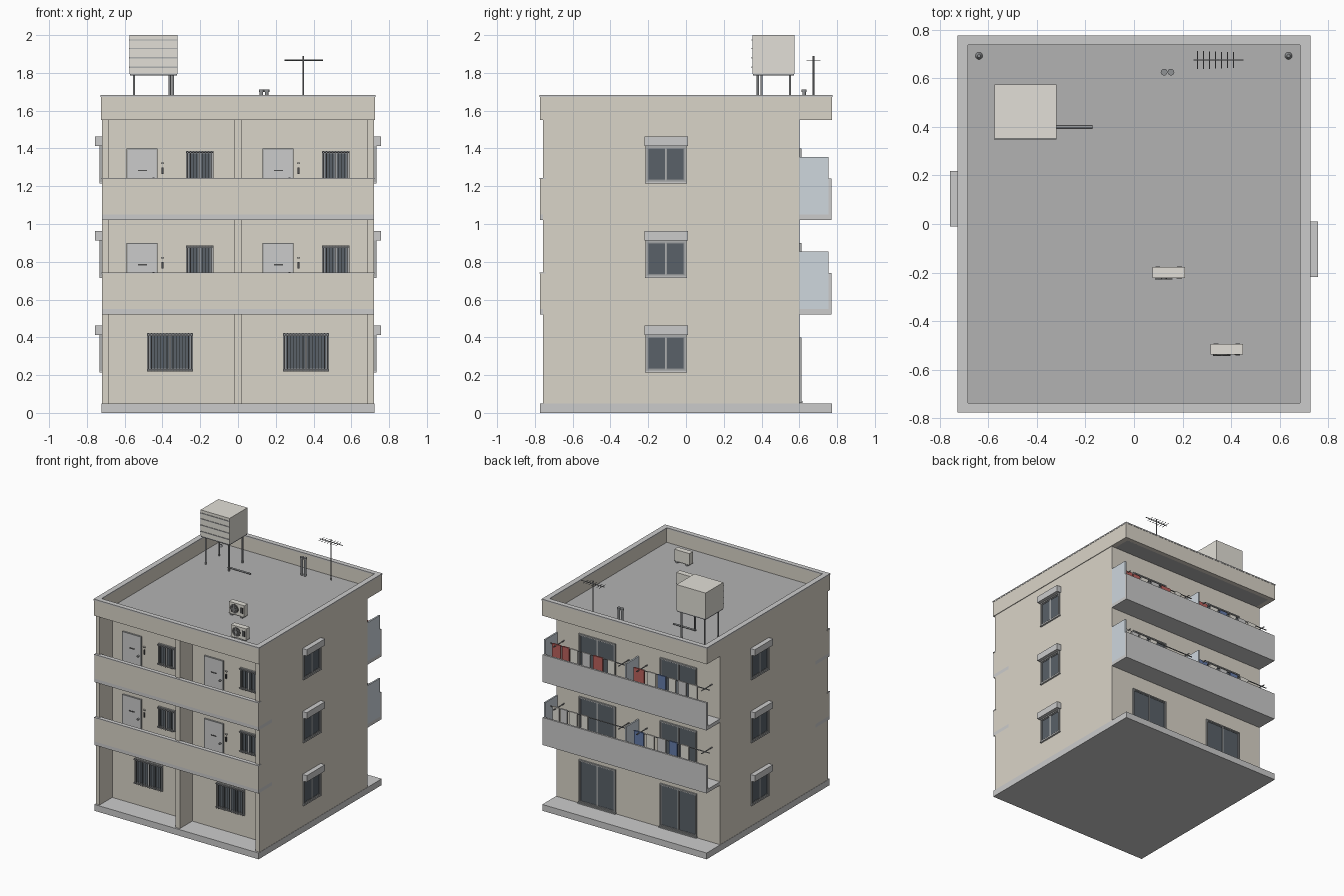
import bpy, bmesh, math
from mathutils import Matrix, Vector

if "Cube" in bpy.data.objects:
    bpy.data.objects.remove(bpy.data.objects["Cube"])

COL = {"wall": (.70, .66, .58), "concrete": (.55, .55, .55), "roof": (.45, .45, .45), "glass": (.10, .12, .14),
       "metal": (.28, .29, .30), "frame": (.42, .43, .43), "door": (.68, .69, .67), "screen": (.62, .68, .73),
       "cream": (.76, .74, .68), "red": (.50, .12, .11), "blue": (.13, .20, .40), "dark": (.08, .08, .08)}
MATS = {}
for k, c in COL.items():
    MATS[k] = bpy.data.materials.new(k)
    MATS[k].diffuse_color = (*c, 1)
parts = {}
I = Matrix.Identity(4)


def part(name, mat):
    if name not in parts:
        parts[name] = (bmesh.new(), mat)
    return parts[name][0]


def box(name, mat, x, y, z, M=I):
    """Box between (min, max) pairs, moved by M."""
    c = Vector([(a + b) / 2 for a, b in (x, y, z)])
    s = [abs(b - a) for a, b in (x, y, z)]
    bmesh.ops.create_cube(part(name, mat), size=1,
                          matrix=M @ Matrix.Translation(c) @ Matrix.Diagonal((*s, 1)))


def rod(name, mat, a, b, r, M=I, n=12, r2=None):
    a, b = M @ Vector(a), M @ Vector(b)
    d = b - a
    T = Matrix.Translation((a + b) / 2) @ d.to_track_quat('Z', 'Y').to_matrix().to_4x4()
    bmesh.ops.create_cone(part(name, mat), cap_ends=True, segments=n, radius1=r,
                          radius2=r if r2 is None else r2, depth=d.length, matrix=T)


def border(name, mat, x, z, w, d, M):
    """Rectangular frame on a wall; local -y points out of the wall."""
    for s in ((x[0], x[0] + w), (x[1] - w, x[1])):
        box(name, mat, s, (-d, 0), z, M)
    for s in ((z[0], z[0] + w), (z[1] - w, z[1])):
        box(name, mat, (x[0] + w, x[1] - w), (-d, 0), s, M)


def window(name, x, z, M, d=.012, bars=0):
    """Two-sash window, with optional security bars."""
    border(name + "_frames", "frame", x, z, .009, d, M)
    box(name + "_glass", "glass", (x[0] + .005, x[1] - .005), (-.003, 0), (z[0] + .005, z[1] - .005), M)
    m = (x[0] + x[1]) / 2
    box(name + "_frames", "frame", (m - .004, m + .004), (-.008, 0), z, M)
    for a, b in ((x[0] + .009, m), (m, x[1] - .009)):
        border(name + "_sashes", "metal", (a, b), (z[0] + .009, z[1] - .009), .006, .006, M)
    for i in range(bars):
        u = x[0] + (x[1] - x[0]) * (i + .5) / bars
        rod(name + "_bars", "metal", (u, -.02, z[0]), (u, -.02, z[1]), .0022, M, 6)
    if bars:
        for h in (z[0] + .008, z[1] - .008):
            box(name + "_bars", "metal", x, (-.023, -.012), (h - .003, h + .003), M)


def wall_frame(angle, dist):
    return Matrix.Rotation(angle, 4, 'Z') @ Matrix.Translation((0, -dist, 0))


FRONT, BACK = wall_frame(0, .6), wall_frame(math.pi, .6)
RIGHT, LEFT = wall_frame(math.pi / 2, .72), wall_frame(-math.pi / 2, .72)
FLOORS = (.05, .55, 1.05)

# Base, main block and front fins
box("base_slab", "concrete", (-.722, .722), (-.772, .772), (0, .05))
box("main_block", "wall", (-.72, .72), (-.6, .6), (.05, 1.55))
for x in ((-.72, -.685), (-.0185, .0185), (.685, .72)):
    box("front_fins", "wall", x, (-.757, -.6), (.05, 1.55))

# Roof slab, parapet ring and coping
box("roof_deck", "roof", (-.69, .69), (-.74, .745), (1.55, 1.565))
for name, mat, z, e in (("roof_parapet", "wall", (1.55, 1.672), 0), ("parapet_coping", "concrete", (1.672, 1.682), .002)):
    for s in (-1, 1):
        box(name, mat, (s * (.686 - e), s * (.725 + e)), (-.773 - e, .773 + e), z)
        box(name, mat, (-.686 + e, .686 - e), (s * (.738 - e), s * (.773 + e)), z)

for f in FLOORS[1:]:
    # Front access gallery
    box("gallery_slabs", "concrete", (-.72, .72), (-.772, -.6), (f - .028, f))
    box("gallery_parapets", "wall", (-.72, .72), (-.772, -.745), (f, f + .187))
    box("gallery_copings", "concrete", (-.722, .722), (-.775, -.742), (f + .187, f + .194))
    # Rear balcony, with screens in the middle and at the right end
    box("balcony_slabs", "concrete", (-.72, .72), (.6, .77), (f - .028, f))
    box("balcony_parapets", "concrete", (-.72, .72), (.755, .77), (f, f + .19))
    for x in (0, .714):
        box("balcony_screens", "screen", (x - .006, x + .006), (.6, .755), (f, f + .305))
    # Front doors, letter slots, handles, bells and barred windows
    for o in (0, .72):
        x = (-.583 + o, -.431 + o)
        box("front_doors", "door", x, (-.008, 0), (f, f + .343), FRONT)
        for s in ((x[0] - .006, x[0]), (x[1], x[1] + .006)):
            box("door_frames", "frame", s, (-.012, 0), (f, f + .349), FRONT)
        box("door_frames", "frame", x, (-.012, 0), (f + .343, f + .349), FRONT)
        box("letter_slots", "dark", (-.53 + o, -.482 + o), (-.012, 0), (f + .23, f + .237), FRONT)
        rod("door_handles", "metal", (-.447 + o, 0, f + .19), (-.447 + o, -.025, f + .19), .007, FRONT)
        box("meter_boxes", "dark", (-.404 + o, -.395 + o), (-.012, 0), (f + .215, f + .25), FRONT)
        box("bells", "cream", (-.407 + o, -.392 + o), (-.012, 0), (f + .268, f + .276), FRONT)
        window("gallery_window", (-.275 + o, -.131 + o), (f + .17, f + .337), FRONT, bars=9)

# Ground-floor front windows
for c in (-.36, .36):
    window("ground_window", (c - .122, c + .122), (.22, .422), FRONT, bars=15)

for f in FLOORS:
    # Side windows with hoods and sills
    for M in (RIGHT, LEFT):
        window("side_window", (-.214, .002), (f + .17, f + .362), M)
        box("side_sills", "concrete", (-.218, .006), (-.014, 0), (f + .165, f + .172), M)
        box("window_hoods", "concrete", (-.219, .01), (-.038, 0), (f + .362, f + .413), M)
    # Rear sliding doors
    for c in (-.357, .357):
        window("sliding_door", (c - .16, c + .16), (f + .01, f + .35), BACK)
        box("sliding_door_sills", "frame", (c - .165, c + .165), (-.018, 0), (f + .003, f + .012), BACK)

# Laundry poles, brackets and clothes: (x, width, drop, colour)
WASH = {1.05: [(.645, .075, .12, "red"), (.565, .06, .13, "red"), (.49, .065, .11, "cream"), (.385, .07, .10, "door"),
               (.28, .085, .12, "red"), (.165, .06, .11, "cream"), (-.08, .09, .12, "red"), (-.19, .075, .10, "cream"),
               (-.28, .07, .13, "blue"), (-.37, .06, .11, "cream"), (-.46, .07, .12, "door"), (-.555, .075, .13, "cream")],
        .55: [(.65, .06, .12, "cream"), (.58, .06, .11, "door"), (.50, .07, .10, "cream"), (.40, .06, .12, "cream"),
              (-.08, .085, .13, "blue"), (-.18, .07, .11, "cream"), (-.28, .07, .12, "door"), (-.38, .07, .13, "blue"),
              (-.48, .07, .11, "cream")]}
for f, items in WASH.items():
    z = f + .26
    for a, b in ((-.7, -.03), (.03, .7)):
        rod("laundry_poles", "metal", (a, .7, z), (b, .7, z), .004, n=8)
        for x in (a + .05, b - .05):
            rod("pole_brackets", "metal", (x, .6, z - .005), (x, .735, z - .005), .004, n=8)
    for x, w, h, c in items:
        box("laundry_" + c, c, (x - w / 2, x + w / 2), (.694, .706), (z - h, z + .005))

# Water tank with ribs on the front, stand and outlet pipe
box("water_tank", "cream", (-.575, -.32), (.352, .575), (1.795, 2.0))
for z in (1.83, 1.88, 1.93, 1.975):
    box("tank_ribs", "frame", (-.576, -.319), (.348, .352), (z - .003, z + .003))
box("tank_stand_top", "metal", (-.572, -.323), (.355, .572), (1.785, 1.795))
for x in (-.55, -.345):
    for y in (.38, .55):
        rod("tank_legs", "metal", (x, y, 1.565), (x, y, 1.785), .006)
rod("tank_pipe", "metal", (-.362, .4, 1.582), (-.362, .4, 1.79), .006)
rod("tank_pipe", "metal", (-.367, .4, 1.582), (-.17, .4, 1.582), .006)

# Air-conditioner units
for x, y in ((.143, -.2), (.382, -.516)):
    box("ac_units", "cream", (x - .067, x + .067), (y - .022, y + .022), (1.575, 1.667))
    for s in (-.045, .045):
        box("ac_feet", "metal", (x + s - .01, x + s + .01), (y - .025, y + .025), (1.565, 1.575))
    rod("ac_fan_openings", "dark", (x - .02, y - .022, 1.621), (x - .02, y - .025, 1.621), .036, n=20)
    rod("ac_fan_hubs", "frame", (x - .02, y - .025, 1.621), (x - .02, y - .028, 1.621), .012)
    for a in range(4):
        t = a * math.pi / 4
        v = Vector((math.cos(t), 0, math.sin(t))) * .036
        c = Vector((x - .02, y - .027, 1.621))
        rod("ac_fan_guards", "frame", c - v, c + v, .0015, n=6)
    box("ac_side_grilles", "dark", (x + .032, x + .055), (y - .024, y - .02), (1.6, 1.645))

# Vent pipes with caps, and corner drains
for x in (.124, .152):
    rod("vent_pipes", "metal", (x, .625, 1.565), (x, .625, 1.698), .009)
    rod("vent_caps", "metal", (x, .625, 1.698), (x, .625, 1.711), .014)
for x in (-.638, .636):
    rod("roof_drains", "metal", (x, .692, 1.565), (x, .692, 1.58), .015, r2=.007)

# Aerial
rod("aerial_mast", "metal", (.346, .675, 1.565), (.346, .675, 1.89), .004, n=8)
rod("aerial_boom", "metal", (.245, .675, 1.867), (.45, .675, 1.867), .003, n=8)
for i in range(7):
    x, h = .262 + i * .0245, .038 - i * .001
    rod("aerial_elements", "metal", (x, .675 - h, 1.867), (x, .675 + h, 1.867), .002, n=6)

# Turn the collected parts into objects
for name, (bm, mat) in parts.items():
    me = bpy.data.meshes.new(name)
    bm.to_mesh(me)
    bm.free()
    me.materials.append(MATS[mat])
    ob = bpy.data.objects.new(name, me)
    bpy.context.collection.objects.link(ob)

for m in bpy.data.materials:
    if m.users and not m.is_grease_pencil:
        m.use_nodes = True
        m.node_tree.nodes["Principled BSDF"].inputs["Base Color"].default_value = m.diffuse_color
